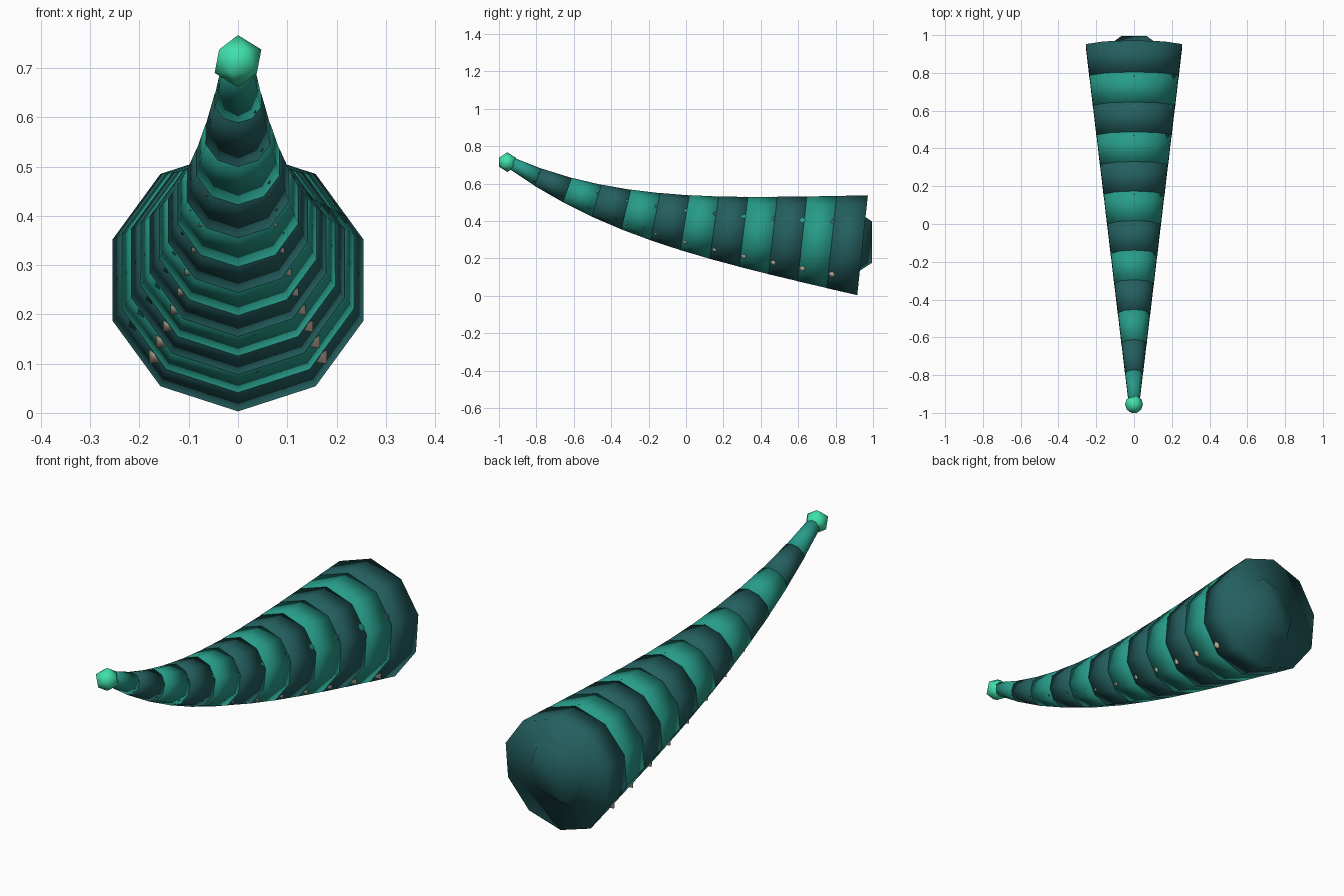
import bpy, bmesh, math
from mathutils import Matrix, Vector

cube = bpy.data.objects.get("Cube")
if cube:
    bpy.data.objects.remove(cube, do_unlink=True)

COUNT = 12


def material(name, color):
    m = bpy.data.materials.new(name)
    m.use_nodes = True
    m.diffuse_color = (*color, 1)
    bsdf = next(n for n in m.node_tree.nodes if n.type == 'BSDF_PRINCIPLED')
    bsdf.inputs["Base Color"].default_value = (*color, 1)
    return m


dark = material("dark_teal", (0.018, 0.115, 0.115))
light = material("light_teal", (0.02, 0.33, 0.25))
mint = material("mint_green", (0.05, 0.75, 0.41))
ivory = material("ivory", (0.68, 0.56, 0.45))


def spine(u):
    """Centre line from the thick back end (0) to the raised tip (1)."""
    return Vector((0, 0.94 - 1.885 * u, 0.27 + 0.2 * u + 0.245 * u ** 3.6))


def radius(u):
    return 0.268 + (0.03 - 0.268) * u


def frame(center, axis):
    """Matrix with local z along axis and local y pointing up."""
    z = axis.normalized()
    x = Vector((1, 0, 0))
    y = z.cross(x)
    rot = Matrix((x, y, z)).transposed()
    return Matrix.Translation(center) @ rot.to_4x4()


def finish(name, bm, mat, smooth=True):
    mesh = bpy.data.meshes.new(name)
    bmesh.ops.recalc_face_normals(bm, faces=bm.faces)
    bm.to_mesh(mesh)
    bm.free()
    mesh.materials.append(mat)
    for p in mesh.polygons:
        p.use_smooth = smooth
    obj = bpy.data.objects.new(name, mesh)
    bpy.context.collection.objects.link(obj)
    return obj


def ball(name, center, r, mat):
    bm = bmesh.new()
    bmesh.ops.create_icosphere(bm, subdivisions=1, radius=r,
                               matrix=Matrix.Translation(center))
    finish(name, bm, mat)


# Overlapping tapered segments in alternating colours
for i in range(COUNT):
    a, b = i / COUNT, (i + 1) / COUNT
    pa, pb = spine(a), spine(b)
    bm = bmesh.new()
    bmesh.ops.create_cone(bm, cap_ends=True, segments=10,
                          radius1=radius(a), radius2=radius(b),
                          depth=(pb - pa).length * 1.05,
                          matrix=frame((pa + pb) / 2, pb - pa))
    finish(f"segment_{i + 1}", bm, light if i % 2 else dark)

# Joint balls inside the seams; the first bulges out of the back
for i in range(1, COUNT):
    u = i / COUNT
    ball(f"joint_{i}", spine(u), radius(u), dark if i % 2 else light)

# Tip bead
ball("tip_bead", Vector((0, -0.955, 0.714)), 0.053, mint)

# Small teeth along the underside seams
bm = bmesh.new()
for i in range(1, 10):
    u = i / COUNT
    r = radius(u)
    for degrees, reach in ((226, 1.05), (314, 1.05), (280, 0.99)):
        ang = math.radians(degrees)
        out = Vector((math.cos(ang), 0, math.sin(ang)))
        base, tip = r * 0.88, r * reach
        rot = out.to_track_quat('Z', 'Y').to_matrix().to_4x4()
        mid = spine(u) + out * (base + tip) / 2
        bmesh.ops.create_cone(bm, cap_ends=True, segments=5,
                              radius1=r * 0.16, radius2=0, depth=tip - base,
                              matrix=Matrix.Translation(mid) @ rot)
finish("underside_teeth", bm, ivory)
